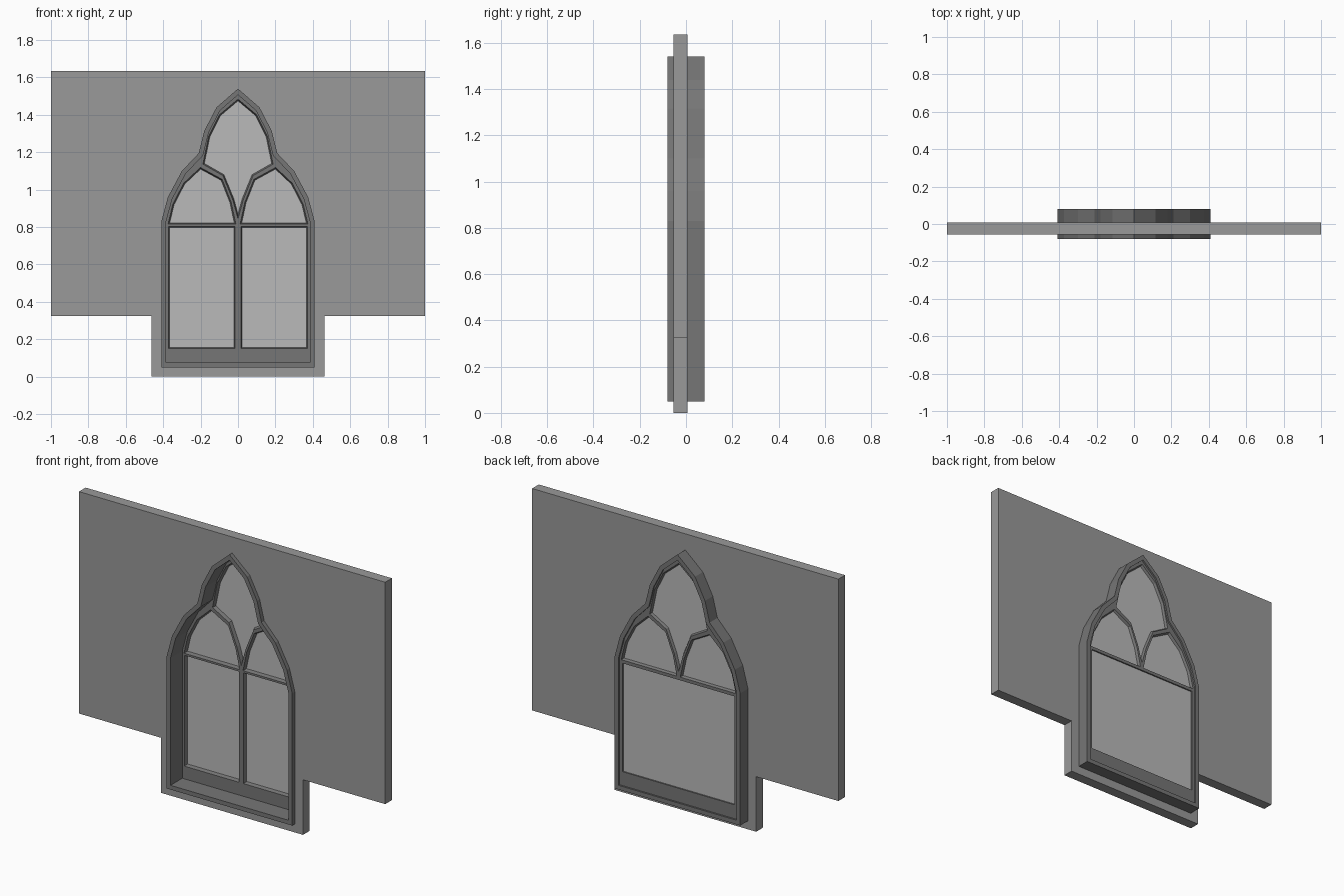
import bpy, bmesh
from mathutils import Vector

cube = bpy.data.objects.get("Cube")
if cube:
    bpy.data.objects.remove(cube, do_unlink=True)


def material(name, value):
    m = bpy.data.materials.new(name)
    m.use_nodes = True
    colour = (value, value, value, 1)
    m.diffuse_color = colour
    bsdf = next(n for n in m.node_tree.nodes if n.type == 'BSDF_PRINCIPLED')
    bsdf.inputs["Base Color"].default_value = colour
    return m


wall_grey = material("wall_grey", 0.32)
stone_grey = material("dark_stone_grey", 0.18)
glass_grey = material("pale_glass_grey", 0.49)


def mirrored(half):
    """Close a right-hand half outline, bottom to top, into a full loop."""
    return half + [(-x, z) for x, z in reversed(half) if x > 0]


def flipped(loop):
    return [(-x, z) for x, z in reversed(loop)]


def rect(x0, x1, z0, z1):
    return [(x0, z0), (x1, z0), (x1, z1), (x0, z1)]


def offset(loop, d):
    """Move a counter-clockwise loop outwards by d with mitred corners."""
    pts = [Vector(p) for p in loop]
    result = []
    for i, p in enumerate(pts):
        a = (p - pts[i - 1]).normalized()
        b = (pts[(i + 1) % len(pts)] - p).normalized()
        na, nb = Vector((a.y, -a.x)), Vector((b.y, -b.x))
        result.append(tuple(p + (na + nb) * (d / (1 + na.dot(nb)))))
    return result


def finish(name, bm, mat):
    me = bpy.data.meshes.new(name)
    bm.to_mesh(me)
    bm.free()
    me.materials.append(mat)
    ob = bpy.data.objects.new(name, me)
    bpy.context.collection.objects.link(ob)
    return ob


def plate(name, loops, y0, y1, mat):
    """Upright slab between two depths; inner loops become holes."""
    cu = bpy.data.curves.new(name + "_profile", 'CURVE')
    cu.dimensions = '2D'
    cu.fill_mode = 'BOTH'
    cu.extrude = (y1 - y0) / 2
    for loop in loops:
        sp = cu.splines.new('POLY')
        sp.points.add(len(loop) - 1)
        for pt, (x, z) in zip(sp.points, loop):
            pt.co = (x, z, 0, 1)
        sp.use_cyclic_u = True
    tmp = bpy.data.objects.new(name + "_profile", cu)
    bpy.context.collection.objects.link(tmp)
    bpy.context.view_layer.update()
    me = bpy.data.meshes.new_from_object(
        tmp.evaluated_get(bpy.context.evaluated_depsgraph_get()))
    bpy.data.objects.remove(tmp, do_unlink=True)
    bm = bmesh.new()
    bm.from_mesh(me)
    bpy.data.meshes.remove(me)
    for v in bm.verts:
        x, z, depth = v.co
        v.co = (x, (y0 + y1) / 2 - depth, z)
    bmesh.ops.remove_doubles(bm, verts=bm.verts, dist=0.0001)
    bmesh.ops.recalc_face_normals(bm, faces=bm.faces)
    for f in bm.faces:
        f.smooth = False
    return finish(name, bm, mat)


def chamfers(name, loops, y_face, y_glass, mat):
    """Sloping strips from the tracery face in to each pane."""
    bm = bmesh.new()
    for loop in loops:
        rim = [bm.verts.new((x, y_face, z)) for x, z in offset(loop, EDGE)]
        pane = [bm.verts.new((x, y_glass, z)) for x, z in loop]
        for i in range(len(loop)):
            j = (i + 1) % len(loop)
            quad = [rim[i], rim[j], pane[j], pane[i]]
            bm.faces.new(quad if y_face < y_glass else quad[::-1])
    return finish(name, bm, mat)


EDGE = 0.007
FRONT, BACK = 0.03, 0.07
GLASS_FRONT, GLASS_BACK = 0.05, 0.056

# Outlines
outer = mirrored([(0.41, 0.05), (0.41, 0.83), (0.375, 0.96), (0.30, 1.10),
                  (0.21, 1.195), (0.18, 1.315), (0.115, 1.44), (0, 1.54)])
inner = offset(outer, -0.025)
wall_edge = mirrored([(0.463, 0), (0.463, 0.325), (1, 0.325), (1, 1.635)])
side_light = [(0.02, 0.823), (0.365, 0.823), (0.342, 0.92), (0.285, 1.03),
              (0.20, 1.11), (0.09, 1.05), (0.043, 0.93)]
top_light = mirrored([(0, 0.87), (0.022, 0.95), (0.075, 1.08), (0.18, 1.14),
                      (0.15, 1.285), (0.095, 1.395), (0, 1.475)])
lower_light = rect(0.022, 0.365, 0.157, 0.797)
upper = [side_light, flipped(side_light), top_light]
lower = [lower_light, flipped(lower_light)]
lower_sheet = rect(-0.365, 0.365, 0.157, 0.797)

# Wall and window surround
plate("wall", [wall_edge, outer], -0.055, 0.007, wall_grey)
plate("window_surround", [outer, inner], -0.08, 0.08, stone_grey)

# Tracery: the mullion only shows in front of the lower glass
grown = [offset(p, EDGE) for p in upper + lower]
plate("tracery_front", [inner] + grown, FRONT, 0.058, stone_grey)
plate("tracery_back", [inner] + grown[:3] + [lower_sheet], 0.058, BACK, stone_grey)
chamfers("front_chamfers", upper + lower, FRONT, GLASS_FRONT, stone_grey)
chamfers("back_chamfers", upper, BACK, GLASS_BACK, stone_grey)

# Glass
for label, loop in zip(("left", "right", "top"), upper):
    plate(label + "_upper_glass", [offset(loop, 0.004)], GLASS_FRONT, GLASS_BACK, glass_grey)
plate("lower_glass", [offset(lower_sheet, 0.004)], GLASS_FRONT, 0.062, glass_grey)
